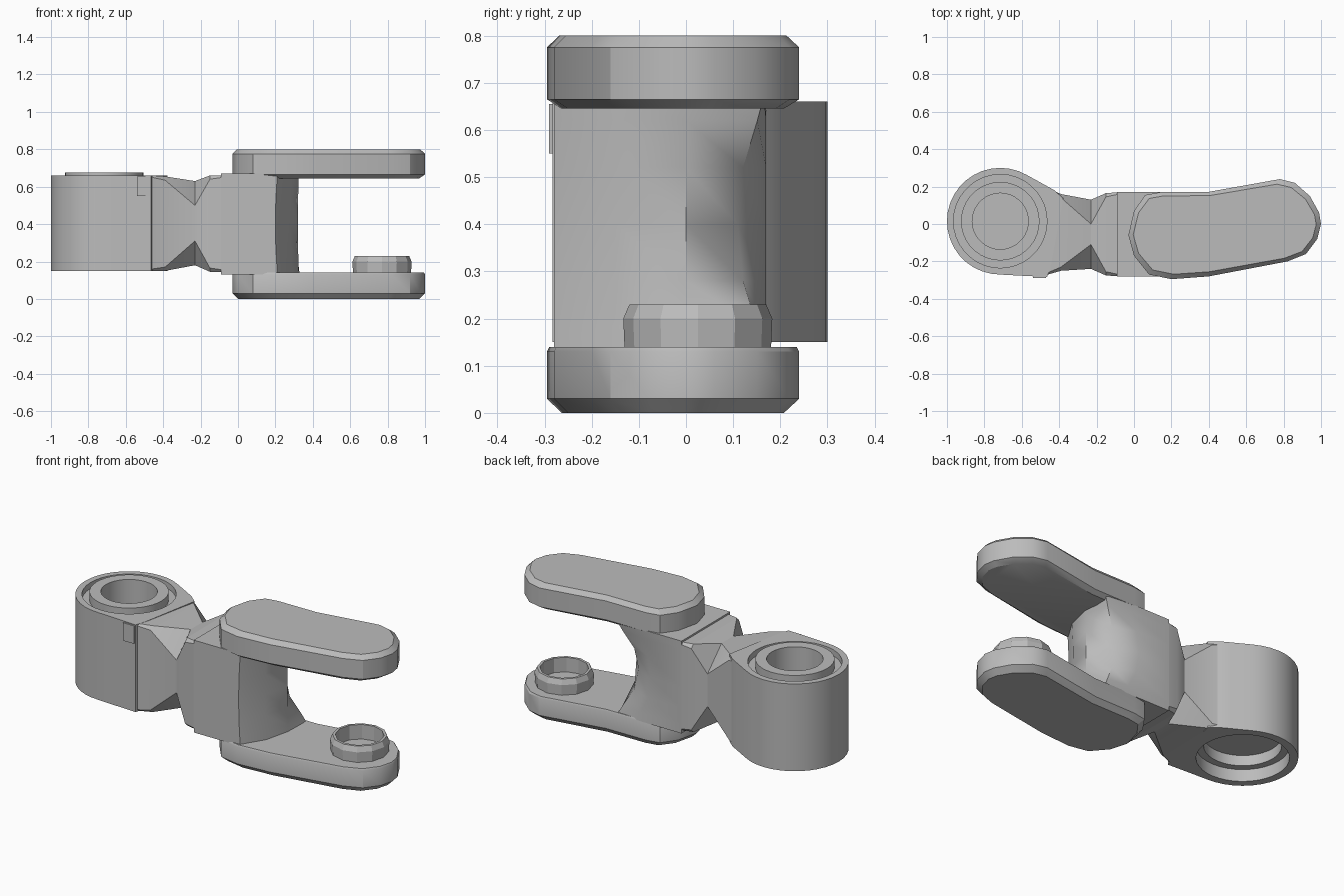
import bpy, bmesh, math
from mathutils import Vector

if "Cube" in bpy.data.objects:
    bpy.data.objects.remove(bpy.data.objects["Cube"])

steel = bpy.data.materials.new("grey_steel")
steel.use_nodes = True
steel.diffuse_color = (0.5, 0.5, 0.5, 1)
steel.node_tree.nodes["Principled BSDF"].inputs["Base Color"].default_value = (0.5, 0.5, 0.5, 1)


def loft(name, rings, angle=35):
    """Skin equal-length rings of points and cap both ends."""
    bm = bmesh.new()
    loops = [[bm.verts.new(p) for p in ring] for ring in rings]
    n = len(loops[0])
    for a, b in zip(loops, loops[1:]):
        for i in range(n):
            j = (i + 1) % n
            bm.faces.new((a[i], a[j], b[j], b[i]))
    bm.faces.new(loops[0])
    bm.faces.new(loops[-1])
    bmesh.ops.recalc_face_normals(bm, faces=bm.faces)
    mesh = bpy.data.meshes.new(name)
    bm.to_mesh(mesh)
    bm.free()
    mesh.materials.append(steel)
    obj = bpy.data.objects.new(name, mesh)
    bpy.context.collection.objects.link(obj)
    bpy.ops.object.select_all(action='DESELECT')
    obj.select_set(True)
    bpy.context.view_layer.objects.active = obj
    bpy.ops.object.shade_smooth_by_angle(angle=math.radians(angle))
    return obj


def circle(cx, cy, r, z, n):
    """Ring of points; r is a radius or a function of the angle."""
    pts = []
    for i in range(n):
        a = math.tau * i / n
        d = r(a) if callable(r) else r
        pts.append((cx + d * math.cos(a), cy + d * math.sin(a), z))
    return pts


# Barrel: round shell running tangentially into a flat face at the neck
def shell(a):
    a = math.degrees((a + math.pi) % math.tau - math.pi)
    if not -93 < a < 61:
        return 0.285
    sides = ((0.285, 61), (0.285, -93), (0.309, -10.5))
    cosines = [(d, math.cos(math.radians(a - t))) for d, t in sides]
    return min(d / c for d, c in cosines if c > 0.01)


# Underside recess, outer wall, top groove, bushing and bore in one section
barrel_section = [(0.2, 0.28), (0.2, 0.22), (0.24, 0.22), (0.24, 0.15),
                  (shell, 0.15), (shell, 0.66), (0.25, 0.66), (0.25, 0.625),
                  (0.21, 0.625), (0.21, 0.675), (0.15, 0.675), (0.15, 0.42)]
loft("barrel", [circle(-0.715, 0.015, r, z, 36) for r, z in barrel_section])


# Neck: box section whose corners are cut deeply at the waist
def neck_ring(x, y0, y1, z0, z1, c):
    return [(x, y0 + c, z0), (x, y1 - c, z0), (x, y1, z0 + c), (x, y1, z1 - c),
            (x, y1 - c, z1), (x, y0 + c, z1), (x, y0, z1 - c), (x, y0, z0 + c)]


loft("neck", [neck_ring(-0.46, -0.27, 0.19, 0.15, 0.66, 0.01),
              neck_ring(-0.39, -0.25, 0.16, 0.15, 0.655, 0.02),
              neck_ring(-0.23, -0.24, 0.13, 0.18, 0.63, 0.13),
              neck_ring(-0.15, -0.275, 0.165, 0.145, 0.66, 0.02),
              neck_ring(-0.08, -0.28, 0.17, 0.145, 0.66, 0.01)], 20)

# Body block: rear corner of the nose is scooped at mid height
edge = [(-0.09, 0.17), (0.2, 0.17), (0.33, 0.165), (0.325, 0),
        (0.29, -0.15), (0.21, -0.28), (-0.09, -0.28)]
middle = [(-0.09, 0.17), (0.11, 0.17), (0.23, 0.11), (0.32, 0),
          (0.28, -0.15), (0.2, -0.28), (-0.09, -0.28)]
body = []
for z, t in ((0.13, 0), (0.18, 0.25), (0.28, 0.8), (0.4, 1), (0.52, 0.8), (0.62, 0.25), (0.67, 0)):
    body.append([Vector(p).lerp(Vector(q), t).to_3d() + Vector((0, 0, z))
                 for p, q in zip(edge, middle)])
loft("body_block", body, 40)

# Side plates: bent rounded outline with chamfered rims
outline = [(-0.03, -0.06), (0, 0.07), (0.06, 0.155), (0.14, 0.17), (0.4, 0.172),
           (0.78, 0.24), (0.86, 0.22), (0.94, 0.15), (0.99, 0.06), (1, 0),
           (0.98, -0.08), (0.92, -0.16), (0.82, -0.2), (0.4, -0.28),
           (0.2, -0.295), (0.08, -0.27), (0, -0.17)]


def plate(name, levels):
    cx, cy = 0.485, -0.03
    rings = []
    for z, inset in levels:
        ring = []
        for x, y in outline:
            d = Vector((x - cx, y - cy))
            ring.append((cx + d.x * (1 - inset), cy + d.y * (1 - inset * 2), z))
        rings.append(ring)
    loft(name, rings, 30)


plate("lower_plate", [(0, 0.06), (0.03, 0), (0.13, 0), (0.14, 0.01)])
plate("upper_plate", [(0.645, 0.06), (0.665, 0), (0.775, 0), (0.8, 0.05)])

# Hollow pin stub standing on the lower plate
pin_section = [(0.155, 0.13), (0.158, 0.2), (0.145, 0.23), (0.13, 0.23), (0.13, 0.145)]
loft("pin_stub", [circle(0.77, 0.025, r, z, 12) for r, z in pin_section], 25)

# Small locking tab on the front of the barrel
loft("locking_tab", [[(-0.54, -0.29, z), (-0.47, -0.29, z),
                      (-0.47, -0.22, z), (-0.54, -0.22, z)] for z in (0.55, 0.655)])
